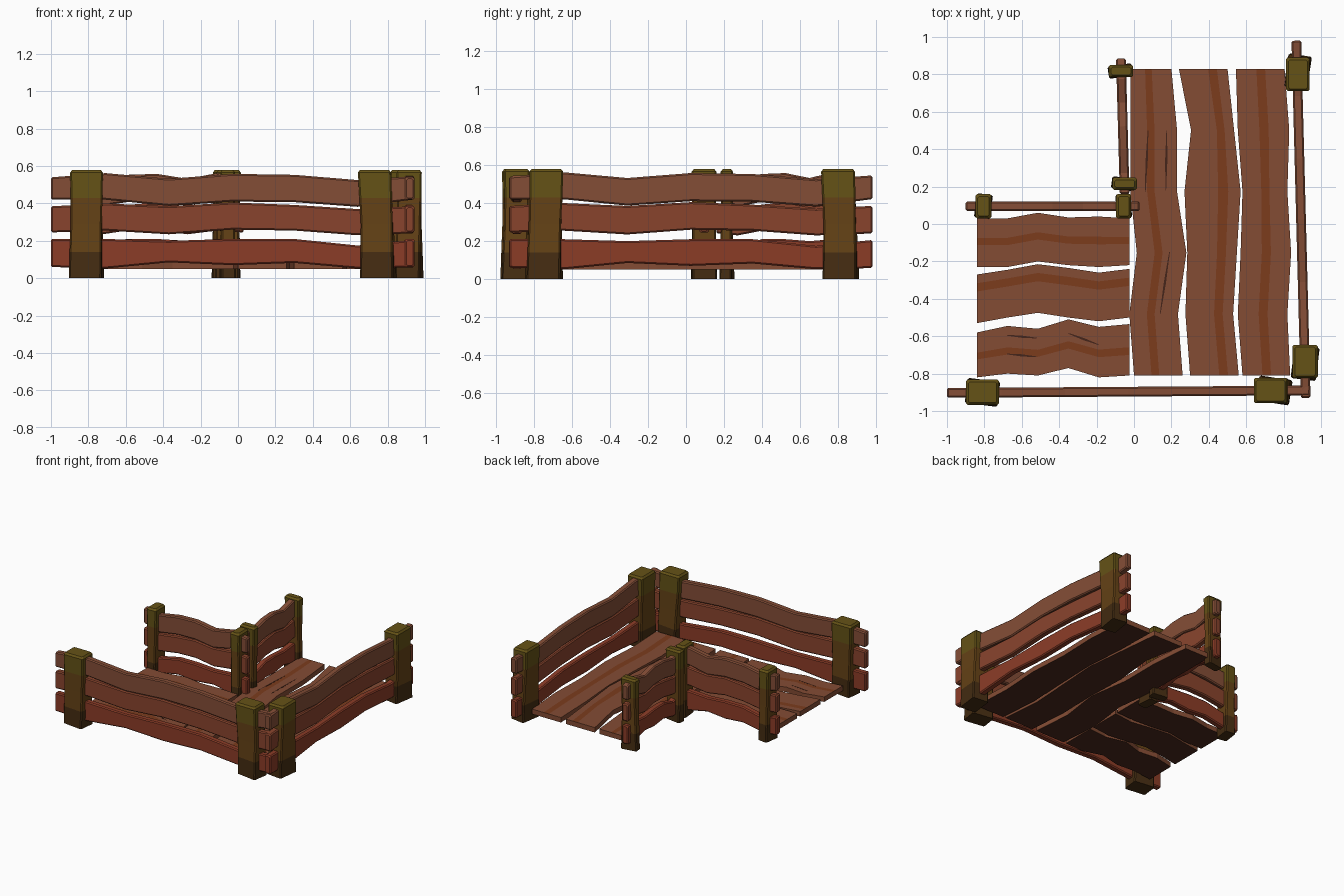
import bpy, math
from mathutils import Vector

if "Cube" in bpy.data.objects:
    bpy.data.objects.remove(bpy.data.objects["Cube"])


def material(name, rgb):
    m = bpy.data.materials.new(name)
    m.diffuse_color = (*rgb, 1)
    m.use_nodes = True
    m.node_tree.nodes["Principled BSDF"].inputs["Base Color"].default_value = m.diffuse_color
    return m


WOOD = [material("rail_low", (0.26, 0.045, 0.020)),
        material("rail_mid", (0.25, 0.058, 0.026)),
        material("rail_top", (0.23, 0.075, 0.037))]
FLOOR = [material("floor_wood", (0.23, 0.072, 0.034)),
         material("floor_grain", (0.20, 0.045, 0.012)),
         material("floor_under", (0.07, 0.022, 0.012))]
POST = [material("post_dark", (0.06, 0.026, 0.006)),
        material("post_brown", (0.13, 0.055, 0.008)),
        material("post_olive", (0.13, 0.085, 0.008))]
CRACK = material("crack", (0.06, 0.018, 0.01))


def loft(name, rings, mats, pick=lambda seg, side: 0):
    """Skin a list of equal rings and cap both ends."""
    n = len(rings[0])
    verts = [p for r in rings for p in r]
    faces, idx = [], []
    for s in range(len(rings) - 1):
        for k in range(n):
            a, b = s * n + k, s * n + (k + 1) % n
            faces.append((a, b, b + n, a + n))
            idx.append(pick(s, k))
    faces += [tuple(range(n))[::-1], tuple(range(len(verts) - n, len(verts)))]
    idx += [pick(0, 0), pick(len(rings) - 2, 0)]
    me = bpy.data.meshes.new(name)
    me.from_pydata(verts, [], faces)
    for m in mats:
        me.materials.append(m)
    for f, i in zip(me.polygons, idx):
        f.material_index = i
    # make normals consistent
    import bmesh
    bm = bmesh.new()
    bm.from_mesh(me)
    bmesh.ops.recalc_face_normals(bm, faces=bm.faces)
    bm.to_mesh(me)
    bm.free()
    ob = bpy.data.objects.new(name, me)
    bpy.context.collection.objects.link(ob)
    return ob


def octagon(hx, hy, c):
    """Rectangle with chamfered corners."""
    return [(hx - c, -hy), (hx, -hy + c), (hx, hy - c), (hx - c, hy),
            (-hx + c, hy), (-hx, hy - c), (-hx, -hy + c), (-hx + c, -hy)]


# Wavy rails: bottom and top heights at seven stations along the fence
T = [0, 0.15, 0.325, 0.5, 0.67, 0.845, 1]
RAILS = [
    ([.06, .052, .085, .07, .082, .052, .058], [.21, .21, .20, .21, .21, .175, .205]),
    ([.245, .255, .235, .26, .255, .23, .24], [.385, .40, .385, .405, .392, .37, .385]),
    ([.42, .42, .387, .41, .407, .382, .42], [.54, .562, .532, .558, .553, .525, .545]),
]


def fence(name, start, end):
    a, b = Vector((*start, 0)), Vector((*end, 0))
    d = (b - a).normalized()
    side = Vector((-d.y, d.x, 0))
    length = (b - a).length
    for i, (lo, hi) in enumerate(RAILS):
        stations = [(t, l, h, 0) for t, l, h in zip(T, lo, hi)]
        # bevelled ends
        e = 0.008 / length
        first, last = stations[0], stations[-1]
        stations[0] = (e, *first[1:3], 0)
        stations[-1] = (1 - e, *last[1:3], 0)
        stations = [(0, *first[1:3], .008)] + stations + [(1, *last[1:3], .008)]
        rings = []
        for t, l, h, inset in stations:
            p = a.lerp(b, t)
            rings.append([p + side * u + Vector((0, 0, (l + h) / 2 + v)) for u, v in
                          octagon(.026 - inset, (h - l) / 2 - inset, .008)])
        loft(f"{name}_rail_{i + 1}", rings, [WOOD[i]])


fence("front_fence", (-1.0, -.903), (.94, -.89))
fence("right_fence", (.918, -.93), (.868, .98))
fence("inner_back_fence", (.03, .095), (-.90, .095))
fence("inner_left_fence", (-.07, .885), (-.05, .16))


# Posts: slightly bent and twisted, with a chamfered top
def post(name, x, y, w, d, twist, sway):
    rings = []
    for z, tw, sw, inset in [(0, 1, 1, 0), (.14, .7, .9, .002), (.29, .3, .7, .004),
                             (.43, 0, .3, .002), (.565, 0, 0, 0), (.58, 0, 0, .012)]:
        r = math.radians(twist * tw)
        c, s = math.cos(r), math.sin(r)
        ox, oy = (sw * sway, 0) if w > d else (0, sw * sway)
        rings.append([(x + ox + u * c - v * s, y + oy + u * s + v * c, z)
                      for u, v in octagon(w / 2 - inset, d / 2 - inset, .008)])
    ob = loft(name, rings, POST, lambda seg, k: (0, 1, 1, 2, 2)[seg])
    ob.data.polygons[-1].material_index = 2


post("front_left_post", -.81, -.90, .175, .135, -7, .0)
post("front_right_post", .73, -.89, .178, .135, -9, .02)
post("right_front_post", .915, -.735, .135, .178, -7, -.008)
post("right_back_post", .876, .80, .125, .178, -9, .015)
post("inner_left_back_post", -.07, .818, .13, .065, 9, -.003)
post("inner_left_front_post", -.05, .215, .13, .065, -8, -.005)
post("inner_back_left_post", -.805, .095, .085, .13, -8, 0)
post("inner_back_right_post", -.055, .095, .08, .13, 5, 0)


# Floor planks: wavy edges e1/e2 across, swept along u; a darker grain band runs down the middle
Z0, Z1 = .05, .09


def plank(name, u0, u1, e1, e2, along_y, g0=.36, g1=.52):
    rings = []
    for i, (p, q) in enumerate(zip(e1, e2)):
        u = u0 + (u1 - u0) * i / (len(e1) - 1)
        cross = [(p + (q - p) * f, Z1) for f in (0, g0, g1, 1)]
        cross += [(v, Z0) for v, _ in reversed(cross)]
        rings.append([(v, u, z) if along_y else (u, v, z) for v, z in cross])
    loft(name, rings, FLOOR, lambda seg, k: (0, 1, 0, 0, 2, 2, 2, 0)[k])


plank("long_plank_1", .83, -.81, (-.02, -.02, -.02, .015, -.025, 0),
      (.20, .23, .23, .28, .235, .26), True)
plank("long_plank_2", .83, -.81, (.24, .305, .27, .285, .275, .30),
      (.50, .535, .57, .55, .53, .56), True, .6, .78)
plank("long_plank_3", .83, -.81, (.545, .555, .58, .57, .555, .58),
      (.805, .83, .82, .84, .82, .835), True, .42, .6)
plank("short_plank_1", -.84, -.025, (-.23, -.23, -.20, -.22, -.23, -.22),
      (.03, .03, .06, .035, .04, .03), False, .45, .6)
plank("short_plank_2", -.84, -.025, (-.53, -.50, -.475, -.50, -.52, -.50),
      (-.27, -.245, -.215, -.235, -.26, -.24), False, .65, .82)
plank("short_plank_3", -.84, -.025, (-.82, -.80, -.81, -.77, -.82, -.81),
      (-.58, -.545, -.56, -.51, -.55, -.535), False, .4, .55)


# Thin dark cracks in the boards
def crack(name, a, b):
    a, b = Vector((*a, 0)), Vector((*b, 0))
    d = (b - a).normalized()
    s = Vector((-d.y, d.x, 0))
    rings = []
    for t, w in ((0, .002), (.5, .006), (1, .002)):
        p = a.lerp(b, t)
        rings.append([p + s * u * w + Vector((0, 0, z)) for u, z in
                      ((-1, .085), (1, .085), (1, .091), (-1, .091))])
    loft(name, rings, [CRACK])


for i, (a, b) in enumerate([((.075, .50), (.06, .17)), ((.175, .50), (.17, .18)),
                            ((.19, -.15), (.14, -.48)), ((-.68, -.595), (-.52, -.61)),
                            ((-.68, -.695), (-.52, -.71)), ((-.35, -.585), (-.19, -.645))]):
    crack(f"crack_{i + 1}", a, b)
